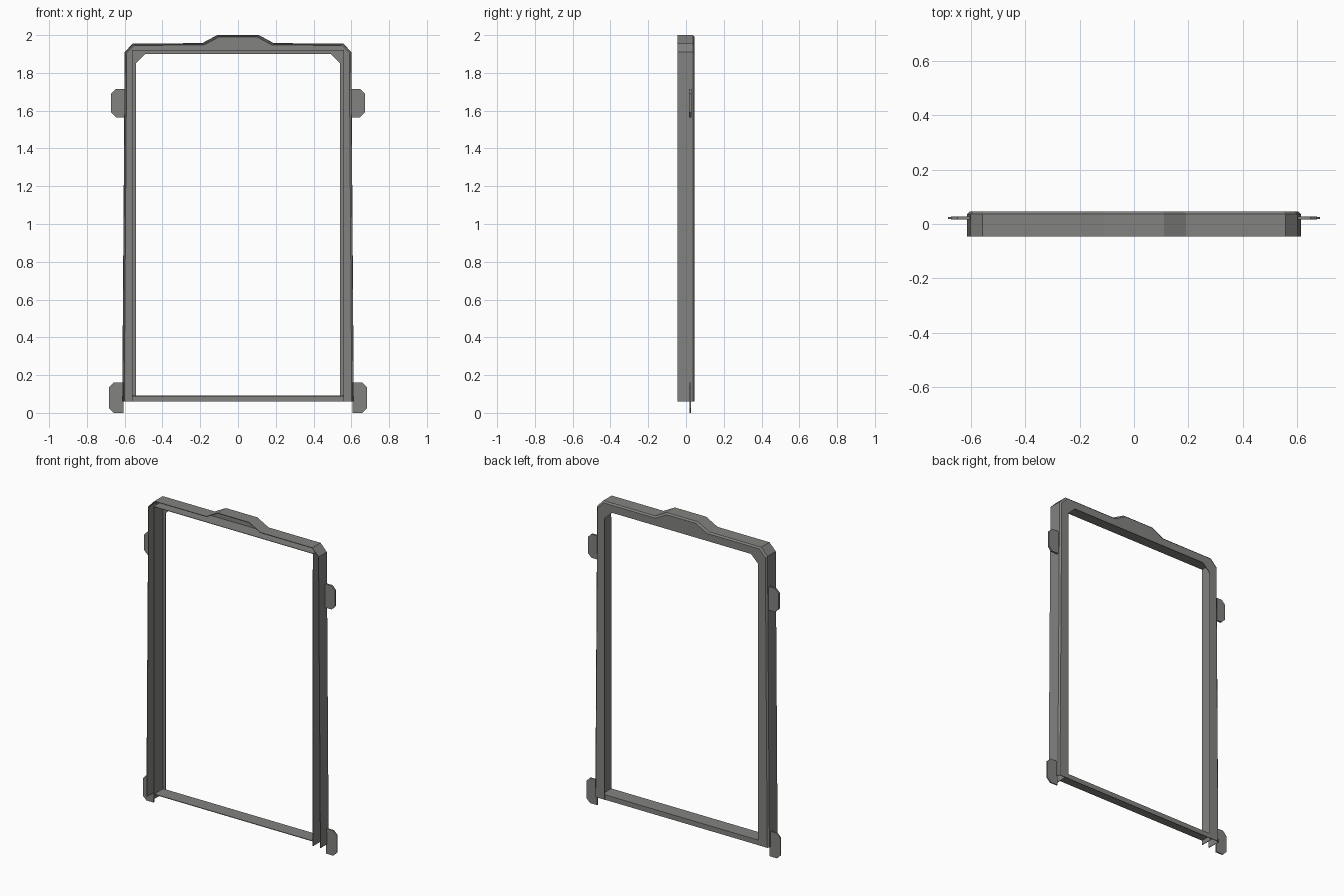
import bpy

if "Cube" in bpy.data.objects:
    bpy.data.objects.remove(bpy.data.objects["Cube"])

grey = bpy.data.materials.new("warm grey")
grey.diffuse_color = (0.225, 0.225, 0.215, 1)
grey.use_nodes = True
grey.node_tree.nodes["Principled BSDF"].inputs["Base Color"].default_value = grey.diffuse_color


def mesh_object(name, verts, faces, thickness):
    mesh = bpy.data.meshes.new(name)
    mesh.from_pydata(verts, [], faces)
    mesh.materials.append(grey)
    obj = bpy.data.objects.new(name, mesh)
    bpy.context.collection.objects.link(obj)
    mod = obj.modifiers.new("sheet", 'SOLIDIFY')
    mod.thickness = thickness
    mod.offset = 0
    return obj


def mirrored(half):
    """Right-hand half of an (x, z) path -> full path, right to left."""
    return half + [(-x, z) for x, z in reversed(half)]


def loft(name, rings, thickness=0.004):
    """Skin a run of equally long 3D paths with quads."""
    n = len(rings[0])
    verts = [p for ring in rings for p in ring]
    faces = [(r * n + i, r * n + i + 1, (r + 1) * n + i + 1, (r + 1) * n + i)
             for r in range(len(rings) - 1) for i in range(n - 1)]
    return mesh_object(name, verts, faces, thickness)


def at_y(path, y):
    return [(x, y, z) for x, z in path]


FRONT, BACK, BASE = -0.046, 0.044, 0.06

# Outer casing: side wall, bevelled back edge and back plate around the opening
outer = [(0.611, BASE), (0.598, 1.91), (0.555, 1.955), (0.19, 1.955), (0.11, 1.998)]
bevel = [(x - 0.008, z if z == BASE else z - 0.008) for x, z in outer]
opening = [(0.54, BASE), (0.54, 1.85), (0.49, 1.90), (0.19, 1.90), (0.11, 1.90)]
loft("outer_casing", [at_y(mirrored(outer), FRONT),
                      at_y(mirrored(outer), BACK - 0.008),
                      at_y(mirrored(bevel), BACK),
                      at_y(mirrored(opening), BACK)])

# Inner channel wall
inner = mirrored([(0.56, BASE), (0.56, 1.92)])
loft("inner_channel_wall", [at_y(inner, FRONT), at_y(inner, BACK)])

# Bottom rail: top shelf with a folded back lip
rail = [(FRONT, 0.09), (BACK - 0.001, 0.09), (BACK - 0.001, BASE)]
loft("bottom_rail", [[(x, y, z) for x in (-0.558, 0.558)] for y, z in rail])

# Side tabs with clipped outer corners
for label, x0, x1, z0, z1, thick in (("upper", 0.597, 0.672, 1.565, 1.715, 0.012),
                                     ("lower", 0.607, 0.683, 0.0, 0.16, 0.008)):
    c = 0.025
    shape = [(x0, z0), (x1 - c, z0), (x1, z0 + c), (x1, z1 - c), (x1 - c, z1), (x0, z1)]
    for side, s in (("right", 1), ("left", -1)):
        mesh_object(f"{label}_{side}_tab", [(s * x, 0.022, z) for x, z in shape],
                    [tuple(range(len(shape)))], thick)
